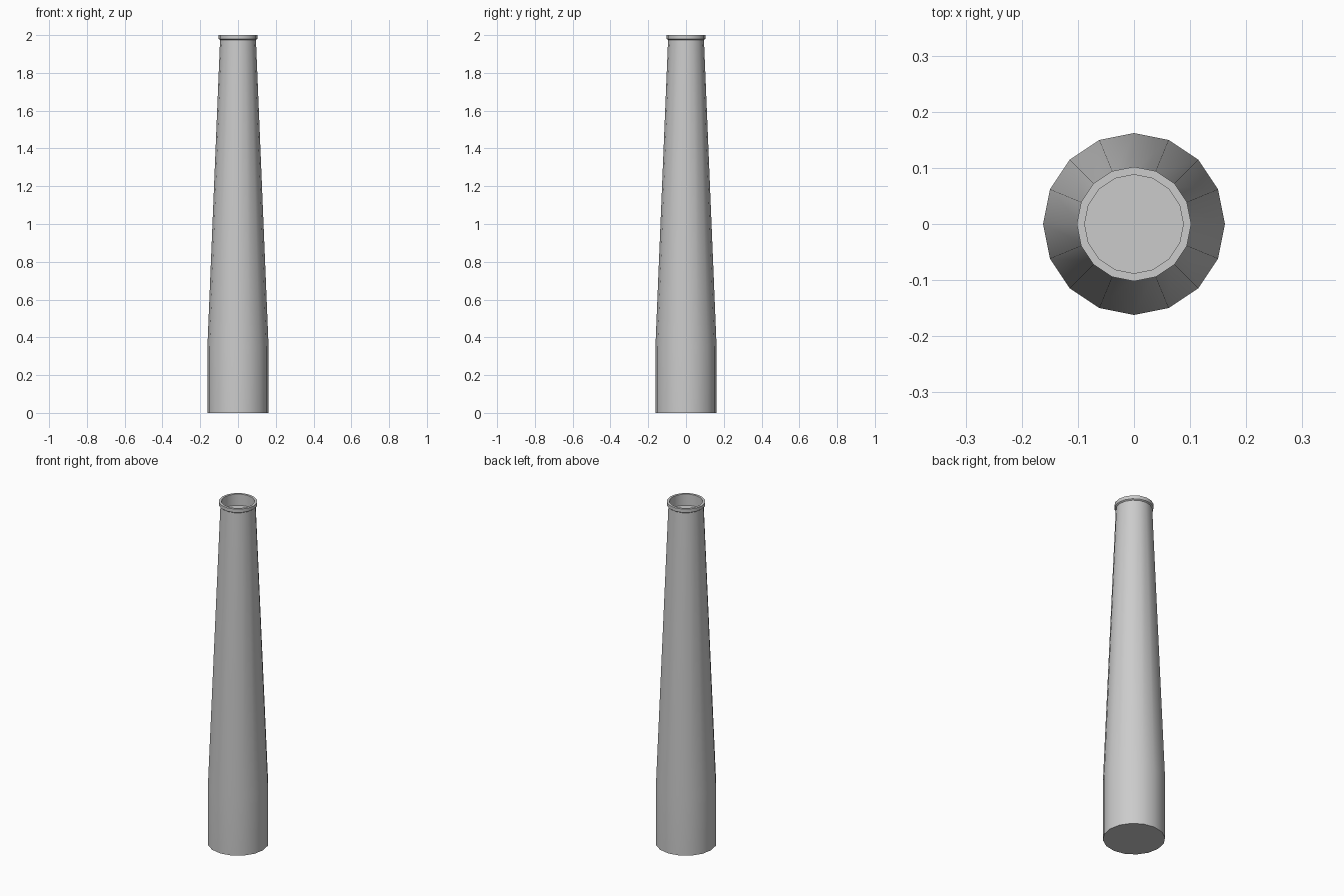
import bpy, bmesh, math

if "Cube" in bpy.data.objects:
    bpy.data.objects.remove(bpy.data.objects["Cube"])

SIDES = 16

# Profile as (radius, height): base, taper, rim collar, recessed mouth
profile = [(0.162, 0.0), (0.162, 0.35), (0.095, 1.975), (0.102, 1.98),
           (0.102, 2.0), (0.088, 2.0), (0.088, 1.935)]

bm = bmesh.new()
rings = []
for r, z in profile:
    rings.append([bm.verts.new((r * math.cos(math.tau * i / SIDES),
                                r * math.sin(math.tau * i / SIDES), z))
                  for i in range(SIDES)])

# Side walls
for low, high in zip(rings, rings[1:]):
    for i in range(SIDES):
        j = (i + 1) % SIDES
        bm.faces.new((low[i], low[j], high[j], high[i]))

# Bottom cap and floor of the mouth
bm.faces.new(rings[0][::-1])
bm.faces.new(rings[-1])
bmesh.ops.recalc_face_normals(bm, faces=bm.faces)

mesh = bpy.data.meshes.new("tapered_column")
bm.to_mesh(mesh)
bm.free()
column = bpy.data.objects.new("tapered_column", mesh)
bpy.context.collection.objects.link(column)

# Smooth sides with crisp rim edges
bpy.context.view_layer.objects.active = column
column.select_set(True)
bpy.ops.object.shade_smooth_by_angle(angle=math.radians(30))
